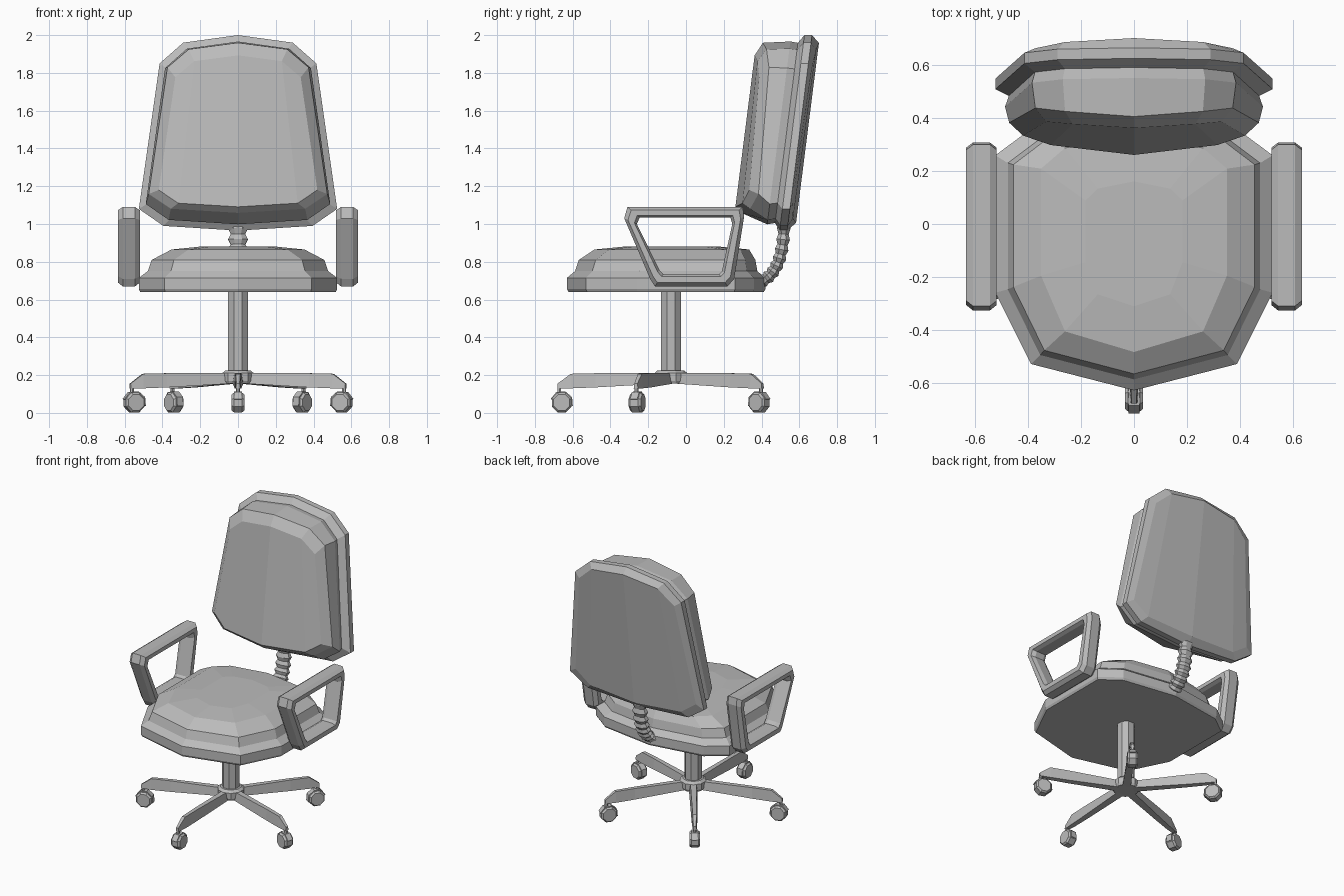
import bpy
import bmesh
from math import sin, cos, pi
from mathutils import Vector, Matrix

cube = bpy.data.objects.get("Cube")
if cube:
    bpy.data.objects.remove(cube, do_unlink=True)

GREY = (0.5, 0.5, 0.5, 1)
grey = bpy.data.materials.new("plain grey")
grey.use_nodes = True
grey.diffuse_color = GREY
shader = next(n for n in grey.node_tree.nodes if n.type == "BSDF_PRINCIPLED")
shader.inputs["Base Color"].default_value = GREY


def finish(name, bm):
    bmesh.ops.recalc_face_normals(bm, faces=bm.faces)
    mesh = bpy.data.meshes.new(name)
    bm.to_mesh(mesh)
    bm.free()
    mesh.materials.append(grey)
    obj = bpy.data.objects.new(name, mesh)
    bpy.context.collection.objects.link(obj)
    return obj


def loft(name, rings, cap="flat", matrix=None):
    """Skin a stack of rings; cap is flat, panels (mirrored ring) or loop."""
    bm = bmesh.new()
    loops = [[bm.verts.new(p) for p in ring] for ring in rings]
    n = len(loops[0])
    pairs = list(zip(loops, loops[1:]))
    if cap == "loop":
        pairs.append((loops[-1], loops[0]))
    for a, b in pairs:
        for i in range(n):
            j = (i + 1) % n
            bm.faces.new((a[i], a[j], b[j], b[i]))
    if cap != "loop":
        for v in (loops[0], loops[-1]):
            if cap == "flat":
                bm.faces.new(v)
            else:
                for s in (1, -1):
                    bm.faces.new([v[s * i] for i in (0, 1, 4, 5)])
                    bm.faces.new([v[s * i] for i in (1, 2, 3, 4)])
    if matrix:
        bm.transform(matrix)
    return finish(name, bm)


def mirrored(half):
    return half + [(-x, v) for x, v in half[-2:0:-1]]


def circle(radius, z, sides=8, squash=1):
    return [Vector((radius * cos((i + .5) * 2 * pi / sides),
                    squash * radius * sin((i + .5) * 2 * pi / sides), z))
            for i in range(sides)]


# Seat: one outline, scaled into a slab with a domed cushion
seat_mid = -.105
seat = mirrored([(0, -.525), (.39, -.425), (.525, -.155),
                 (.525, .365), (.39, .465), (0, .525)])
seat_levels = [  # width, depth, shift, height
    (.985, .985, 0, .64), (1, 1, 0, .655), (1, 1, 0, .715), (.91, .92, 0, .75),
    (.87, .89, .005, .81), (.67, .78, .03, .865), (.35, .45, .03, .882)]
loft("seat", [[(x * w, seat_mid + y * d + s, z) for x, y in seat]
              for w, d, s, z in seat_levels], "panels")

# Backrest: rear shell and bulging front cushion, leaning back
back_mid = 1.48
back = mirrored([(0, .52), (.29, .48), (.415, .37),
                 (.525, -.4), (.395, -.49), (0, -.515)])


def back_ring(width, height, shift, depth, bulge):
    ring = []
    for x, v in back:
        x, z = x * width, back_mid + shift + v * height
        ring.append((x, depth + bulge * x * x + .127 * (z - 1), z))
    return ring


shell = [(.9, .92, 0, .582, -.15), (1, 1, 0, .54, 0), (1, 1, 0, .5, 0),
         (.9, .92, 0, .47, 0)]
cushion = [(.9, .92, 0, .475, 0), (.93, .935, 0, .43, 0),
           (.9, .87, .027, .285, .35), (.8, .775, .01, .25, .35)]
loft("backrest_shell", [back_ring(*r) for r in shell], "panels")
loft("backrest_cushion", [back_ring(*r) for r in cushion], "panels")

# Ribbed support bending from the seat up to the backrest
start, bend, end = (Vector((0, y, z)) for y, z in
                    ((.36, .685), (.52, .71), (.518, 1.01)))
ribs = []
steps = 18
for k in range(steps + 1):
    t = k / steps
    point = start * (1 - t) ** 2 + bend * 2 * t * (1 - t) + end * t * t
    along = (bend - start) * (1 - t) + (end - bend) * t
    turn = Vector((0, 0, 1)).rotation_difference(along).to_matrix()
    radius = .056 if k % 2 else .042
    ribs.append([point + turn @ p for p in circle(radius, 0, 8, .7)])
loft("back_support", ribs)

# Armrests: chamfered section swept around a tapering frame
outer = [(-.327, 1.03), (-.31, 1.09), (.3, 1.09), (.308, 1.04),
         (.255, .71), (.22, .67), (-.165, .67), (-.19, .71)]
inner = [(-.26, 1), (-.245, 1.035), (.235, 1.035), (.245, 1),
         (.19, .75), (.175, .735), (-.12, .735), (-.14, .755)]
section = [(.52, .3), (.545, 0), (.61, 0), (.635, .3),
           (.635, .8), (.61, 1), (.545, 1), (.52, .8)]
for side, label in ((1, "left"), (-1, "right")):
    rings = [[(side * x, a[0] + t * (b[0] - a[0]), a[1] + t * (b[1] - a[1]))
              for a, b in zip(outer, inner)] for x, t in section]
    loft(label + "_armrest", rings, "loop")

# Column and hub
centre = Matrix.Translation((0, -.08, 0))
loft("column", [circle(.057, .2), circle(.057, .65)], matrix=centre)
loft("hub", [circle(.08, .155, 10), circle(.088, .17, 10),
             circle(.088, .21, 10), circle(.07, .225, 10)], matrix=centre)

# Five legs with casters, the first pointing forward
leg = [  # reach, half width, bottom, top
    (.05, .028, .155, .21), (.4, .02, .135, .21),
    (.53, .017, .13, .207), (.6, .012, .13, .155)]
for k in range(5):
    spin = centre @ Matrix.Rotation(-pi / 2 + k * 2 * pi / 5, 4, "Z")
    number = str(k + 1)
    loft("leg_" + number, [[(r, -w, lo), (r, w, lo), (r, w * .7, hi),
                            (r, -w * .7, hi)] for r, w, lo, hi in leg],
         matrix=spin)
    tip = spin @ Matrix.Translation((.59, 0, 0))
    loft("caster_stem_" + number, [circle(.011, .08, 6), circle(.011, .14, 6)],
         matrix=tip)
    # Wheel lies across the leg
    axle = Matrix.Translation((-.012, 0, .055)) @ Matrix.Rotation(pi / 2, 4, "X")
    loft("caster_wheel_" + number,
         [circle(.046, -.034), circle(.056, -.022), circle(.056, .022),
          circle(.046, .034)], matrix=tip @ axle)
    # Hood shields the upper half of the wheel
    hood = [[(.062 * cos(a), .062 * sin(a), z)
             for a in (pi * i / 4 for i in range(5))] for z in (-.02, .02)]
    loft("caster_hood_" + number, hood,
         matrix=tip @ axle @ Matrix.Rotation(.3, 4, "Z"))
